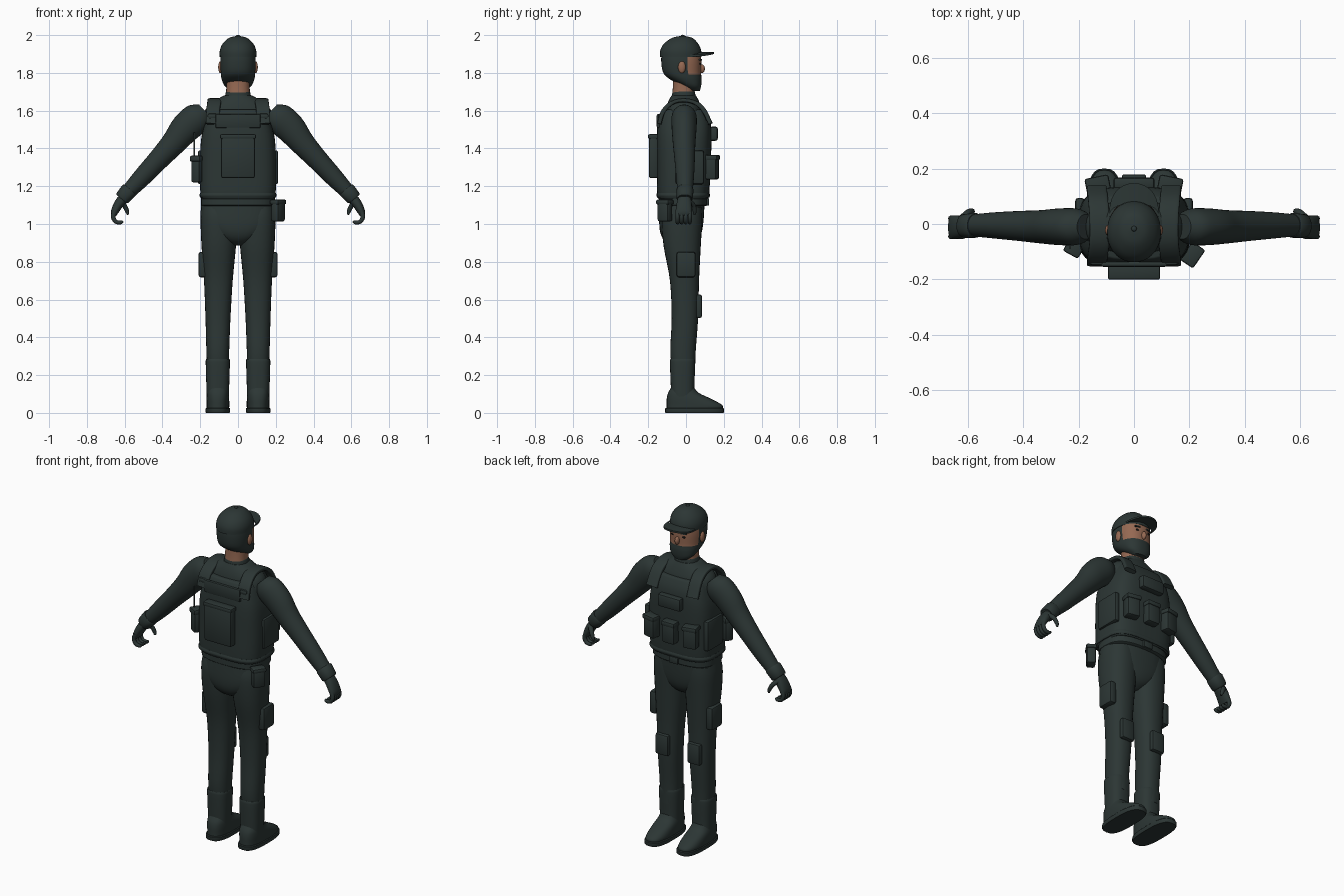
import bpy, bmesh, math
from mathutils import Vector, Matrix


def mat(name, rgb):
    m = bpy.data.materials.new(name)
    m.diffuse_color = (*rgb, 1)
    return m


DARK = mat("dark green grey", (0.025, 0.037, 0.035))
SKIN = mat("skin", (0.30, 0.14, 0.085))
BLACK = mat("near black", (0.008, 0.008, 0.008))


def finish(name, bm, mats, angle=40):
    bmesh.ops.recalc_face_normals(bm, faces=bm.faces)
    me = bpy.data.meshes.new(name)
    bm.to_mesh(me)
    bm.free()
    ob = bpy.data.objects.new(name, me)
    bpy.context.collection.objects.link(ob)
    for m in mats:
        me.materials.append(m)
    bpy.ops.object.select_all(action='DESELECT')
    ob.select_set(True)
    bpy.context.view_layer.objects.active = ob
    bpy.ops.object.shade_smooth_by_angle(angle=math.radians(angle))
    return ob


def spline(pts, steps):
    """Catmull-Rom through tuples of any length."""
    pts = [Vector(p) for p in pts]
    out = []
    for i in range(len(pts) - 1):
        a, b = pts[i], pts[i + 1]
        p = pts[i - 1] if i else a
        n = pts[i + 2] if i + 2 < len(pts) else b
        for k in range(steps):
            t = k / steps
            out.append(a + 0.5 * t * ((b - p) + t * ((2 * p - 5 * a + 4 * b - n)
                       + t * (3 * (a - b) + n - p))))
    return out + [pts[-1]]


def loft(name, rings, e=2.3, n=28, steps=4, flat=True, ref=(0, 1, 0), m=DARK, rule=None):
    """Skin superellipse rings (x, y, z, half width, half depth)."""
    rs = spline(rings, steps) if steps > 1 else [Vector(r) for r in rings]
    bm = bmesh.new()
    loops = []
    for i, r in enumerate(rs):
        c = Vector(r[:3])
        t = Vector((0, 0, 1))
        if not flat:
            t = (Vector(rs[min(i + 1, len(rs) - 1)][:3]) - Vector(rs[max(i - 1, 0)][:3])).normalized()
        ref_v = Vector(ref)
        b = (ref_v - t * ref_v.dot(t)).normalized()
        a = b.cross(t)
        ring = []
        for k in range(n):
            u = 2 * math.pi * k / n
            cu, su = math.cos(u), math.sin(u)
            ring.append(bm.verts.new(c + a * (r[3] * math.copysign(abs(cu) ** (2 / e), cu))
                                     + b * (r[4] * math.copysign(abs(su) ** (2 / e), su))))
        loops.append(ring)
    for p, q in zip(loops, loops[1:]):
        for k in range(n):
            bm.faces.new((p[k], p[(k + 1) % n], q[(k + 1) % n], q[k]))
    bm.faces.new(loops[0])
    bm.faces.new(loops[-1])
    mats = [m]
    if rule:
        mats = [DARK, SKIN]
        for f in bm.faces:
            f.material_index = rule(f.calc_center_median())
    return finish(name, bm, mats)


def box(name, c, size, turn=0, bevel=0.012, m=DARK):
    bm = bmesh.new()
    bmesh.ops.create_cube(bm, size=1)
    bmesh.ops.scale(bm, vec=size, verts=bm.verts)
    bmesh.ops.bevel(bm, geom=bm.edges[:], offset=bevel, segments=2, affect='EDGES', profile=0.5)
    bmesh.ops.transform(bm, matrix=Matrix.Translation(c) @ Matrix.Rotation(turn, 4, 'Z'), verts=bm.verts)
    return finish(name, bm, [m])


def ball(name, c, r, m=DARK):
    bm = bmesh.new()
    bmesh.ops.create_uvsphere(bm, u_segments=16, v_segments=10, radius=1)
    bmesh.ops.transform(bm, matrix=Matrix.Translation(c) @ Matrix.Diagonal((*r, 1)), verts=bm.verts)
    return finish(name, bm, [m])


def pouch(name, c, size, turn=0):
    """Pouch body with a slightly larger flap on top."""
    box(name, c, size, turn)
    box(name + "_flap", (c[0], c[1], c[2] + size[2] * 0.4),
        (size[0] + 0.008, size[1] + 0.01, size[2] * 0.22), turn, 0.008)


# Head, with hair, beard and bare face split by position
loft("head", [(0, .045, 1.705, .04, .028), (0, .03, 1.73, .07, .05), (0, 0, 1.765, .086, .083),
              (0, -.02, 1.80, .091, .1), (0, -.025, 1.86, .094, .106), (0, -.026, 1.92, .09, .102)],
     n=48, steps=6, rule=lambda c: 1 if c.y > .005 and c.z > 1.79 else 0)
loft("neck", [(0, -.015, 1.66, .065, .06), (0, -.012, 1.72, .062, .058), (0, -.01, 1.78, .062, .058)], m=SKIN)
ball("nose", (0, .082, 1.822), (.013, .018, .024), SKIN)
for s in (-1, 1):
    ball("ear", (s * .093, -.022, 1.83), (.012, .02, .032), SKIN)
    ball("eye", (s * .036, .073, 1.848), (.012, .006, .006), BLACK)
    box("eyebrow", (s * .037, .075, 1.869), (.034, .012, .009), -s * .25, .003)

# Cap
loft("cap_crown", [(0, -.028, 1.885, .097, .11), (0, -.028, 1.92, .096, .108), (0, -.026, 1.955, .081, .09),
                   (0, -.02, 1.985, .048, .054), (0, -.018, 1.995, .012, .012)], e=2.1, n=36)
ball("cap_button", (0, -.017, 1.996), (.01, .01, .006))
bm = bmesh.new()
rows = []
for z in (0, -.01):
    for j in range(2):
        rows.append([])
        for k in range(17):
            u = math.pi * k / 16
            x = .09 * math.cos(u)
            y = .02 + (.055 if j == 0 else .128) * math.sin(u) ** .7
            rows[-1].append(bm.verts.new((x, y, 1.91 + z - 1.6 * x * x)))
for a, b in ((0, 1), (1, 3), (3, 2), (2, 0)):
    for k in range(16):
        bm.faces.new((rows[a][k], rows[a][k + 1], rows[b][k + 1], rows[b][k]))
bmesh.ops.remove_doubles(bm, verts=bm.verts, dist=1e-5)
finish("cap_brim", bm, [DARK])

# Shirt, collar and vest
loft("shirt", [(0, -.01, 1.1, .18, .11), (0, -.01, 1.4, .185, .12), (0, -.01, 1.58, .18, .1),
               (0, -.012, 1.64, .14, .085), (0, -.012, 1.68, .075, .065)])
loft("collar", [(0, -.012, 1.64, .075, .068), (0, -.012, 1.695, .065, .06), (0, -.012, 1.702, .06, .055)])
loft("vest", [(0, -.015, 1.135, .185, .125), (0, -.015, 1.15, .198, .137), (0, -.012, 1.3, .202, .142),
              (0, -.01, 1.45, .195, .145), (0, -.01, 1.54, .172, .14), (0, -.012, 1.595, .15, .12),
              (0, -.012, 1.605, .14, .11)], e=3.4, n=40)
loft("vest_hem", [(0, -.015, 1.14, .2, .138), (0, -.015, 1.152, .204, .142), (0, -.015, 1.165, .2, .138)], e=3.4)
for s in (-1, 1):
    loft("shoulder_strap", [(s * .135, -.142, 1.53, .012, .036), (s * .132, -.118, 1.6, .012, .036),
                            (s * .125, -.06, 1.648, .011, .036), (s * .125, .02, 1.652, .011, .036),
                            (s * .13, .085, 1.615, .012, .036), (s * .135, .13, 1.53, .012, .036)],
         e=5, flat=False, ref=(1, 0, 0))
    box("strap_buckle", (s * .135, -.137, 1.57), (.055, .025, .03))
    box("front_buckle", (s * .135, .115, 1.56), (.06, .025, .03))
    box("side_panel", (s * .196, .02, 1.3), (.034, .15, .18))
    # side pouches of the front row
    pouch("side_front_pouch", (s * .13, .137, 1.3), (.08, .06, .13), -s * .2)
pouch("middle_front_pouch", (0, .147, 1.3), (.08, .055, .13))
box("chest_pouch", (0, .146, 1.478), (.15, .045, .075))
box("back_pouch", (0, -.172, 1.355), (.18, .05, .225))
box("back_pouch_lid", (0, -.174, 1.463), (.19, .055, .025), 0, .008)
box("back_yoke", (0, -.145, 1.545), (.24, .02, .075), 0, .008)

# Radio and hip pouch
pouch("radio", (-.216, -.085, 1.29), (.055, .05, .14), -.5)
box("radio_antenna", (-.232, -.085, 1.42), (.008, .008, .13), 0, .002)
pouch("hip_pouch", (.212, -.112, 1.07), (.05, .07, .115), -.6)

# Belt, pelvis
loft("belt", [(0, -.015, 1.095, .19, .122), (0, -.015, 1.1, .196, .128), (0, -.015, 1.135, .196, .128),
              (0, -.015, 1.14, .19, .122)], e=2.8, steps=1)
box("belt_buckle", (0, .113, 1.117), (.06, .02, .04), 0, .005)
loft("pelvis", [(0, -.025, .885, .03, .045), (0, -.027, .91, .085, .085), (0, -.027, .95, .15, .108),
                (0, -.025, 1.01, .196, .117), (0, -.02, 1.1, .195, .118)], e=2.4)

for s in (-1, 1):
    # Leg, boot and pads
    loft("leg", [(s * .106, -.01, .2, .055, .058), (s * .107, -.016, .32, .06, .067),
                 (s * .106, -.006, .5, .066, .07), (s * .104, -.008, .7, .076, .077),
                 (s * .102, -.02, .88, .091, .098), (s * .1, -.022, 1.02, .098, .108),
                 (s * .1, -.018, 1.09, .092, .102)])
    loft("boot_shaft", [(s * .107, -.015, .08, .058, .062), (s * .107, -.018, .13, .06, .062),
                        (s * .107, -.018, .27, .064, .067), (s * .107, -.018, .282, .06, .062)], e=2.6)
    loft("boot_foot", [(s * .107, .045, .02, .06, .148), (s * .107, .044, .042, .061, .147),
                       (s * .107, .015, .075, .06, .117), (s * .107, -.013, .105, .056, .082),
                       (s * .107, -.018, .135, .05, .06)], e=2.6)
    loft("boot_sole", [(s * .107, .045, 0, .062, .153), (s * .107, .045, .005, .065, .156),
                       (s * .107, .045, .023, .065, .156), (s * .107, .045, .027, .061, .152)], e=2.8, steps=1)
    box("thigh_pocket", (s * .187, 0, .785), (.044, .1, .135))
    box("knee_pad", (s * .106, .068, .565), (.085, .034, .125))

    # Arm, cuff, glove
    loft("arm", [(s * .175, -.01, 1.6, .045, .045), (s * .21, -.01, 1.567, .079, .066),
                 (s * .275, -.01, 1.51, .08, .066), (s * .34, -.01, 1.43, .066, .06),
                 (s * .42, -.007, 1.342, .056, .054), (s * .51, -.005, 1.245, .049, .047),
                 (s * .6, -.005, 1.15, .037, .038)], e=2, flat=False)
    loft("cuff", [(s * .572, -.005, 1.184, .04, .041), (s * .577, -.005, 1.178, .045, .045),
                  (s * .611, -.007, 1.138, .041, .043), (s * .616, -.007, 1.132, .035, .038)],
         flat=False, steps=1)
    loft("palm", [(s * .605, -.008, 1.14, .027, .034), (s * .632, -.01, 1.105, .025, .04),
                  (s * .653, -.012, 1.065, .02, .043), (s * .657, -.012, 1.045, .013, .04)], flat=False)
    for k in range(4):
        y = .02 - k * .0215
        loft("finger", [(s * .65, y, 1.075, .012, .011), (s * .661, y, 1.04, .012, .011),
                        (s * .648, y, 1.013, .011, .011), (s * .622, y, 1.008, .01, .01),
                        (s * .61, y, 1.016, .006, .006)], e=2, n=10, flat=False)
    loft("thumb", [(s * .625, .015, 1.12, .015, .015), (s * .603, .038, 1.1, .013, .013),
                   (s * .588, .046, 1.07, .011, .011), (s * .582, .044, 1.05, .006, .006)],
         e=2, n=10, flat=False)
